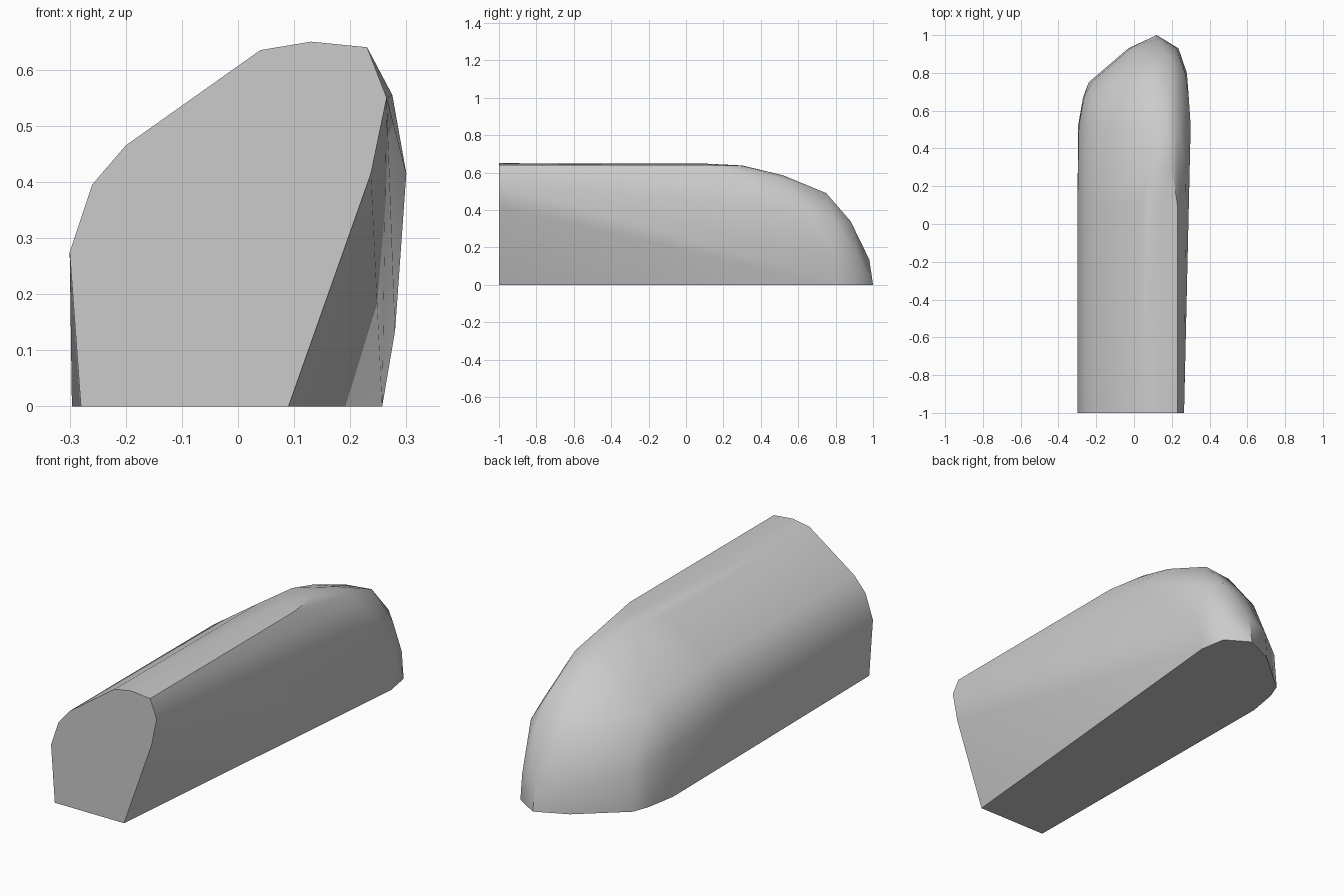
import bpy
import bmesh
import math

cube = bpy.data.objects.get("Cube")
if cube:
    bpy.data.objects.remove(cube, do_unlink=True)


def make_material(name, value):
    """Create a flat grey material."""
    material = bpy.data.materials.new(name)
    material.use_nodes = True
    colour = (value, value, value, 1)
    material.diffuse_color = colour
    material.node_tree.nodes["Principled BSDF"].inputs["Base Color"].default_value = colour
    return material


def skin_sections(name, sections, material):
    """Stretch a convex skin over cross-sections, given as y -> (x, z) outline points."""
    mesh = bpy.data.meshes.new(name)
    bm = bmesh.new()
    for y, outline in sections.items():
        for x, z in outline:
            bm.verts.new((x, y, z))
    hull = bmesh.ops.convex_hull(bm, input=bm.verts[:])
    unused = {v for v in hull["geom_interior"] + hull["geom_unused"]
              if isinstance(v, bmesh.types.BMVert) and v.is_valid}
    bmesh.ops.delete(bm, geom=list(unused), context='VERTS')
    # Merge the triangles of the flat end cap and the flat underside
    bmesh.ops.dissolve_limit(bm, angle_limit=math.radians(0.5),
                             verts=bm.verts[:], edges=bm.edges[:])
    bmesh.ops.recalc_face_normals(bm, faces=bm.faces[:])
    bm.to_mesh(mesh)
    bm.free()
    mesh.materials.append(material)
    part = bpy.data.objects.new(name, mesh)
    bpy.context.collection.objects.link(part)
    return part


# Sections from the flat cut end to the tip of the rounded nose
sections = {
    # Flat end cap
    -1: [(-.28, 0), (-.3, .275), (-.26, .395), (-.2, .465), (.04, .635),
         (.13, .65), (.23, .64), (.265, .55), (.237, .415), (.09, 0)],
    # End of the straight body
    .1: [(-.299, .27), (-.26, .39), (-.2, .463), (.04, .63), (.13, .648), (.23, .64)],
    .3: [(.08, .638), (.2, .636), (.275, .555)],
    # Shoulder where the nose begins to curve in
    .52: [(-.296, 0), (-.292, .23), (-.25, .34), (-.18, .425), (.04, .56),
          (.17, .585), (.23, .565), (.3, .415)],
    # Sloping nose
    .67: [(-.27, 0), (-.265, .2), (-.22, .31), (.29, .38)],
    .75: [(-.24, 0), (-.225, .17), (-.1, .39), (.05, .475), (.19, .49)],
    .8: [(.257, 0), (.28, .135), (.27, .33)],
    .88: [(.06, .315), (.19, .34)],
    # Tip
    .93: [(-.03, 0), (-.02, .13), (.235, 0), (.225, .13)],
    .98: [(.12, .135)],
    1: [(.12, 0)],
}

body = skin_sections("rounded_body", sections, make_material("light grey", .6))

# Soft sides with crisp cap, base and ridge edges
bpy.ops.object.select_all(action='DESELECT')
body.select_set(True)
bpy.context.view_layer.objects.active = body
bpy.ops.object.shade_smooth_by_angle(angle=math.radians(40))
